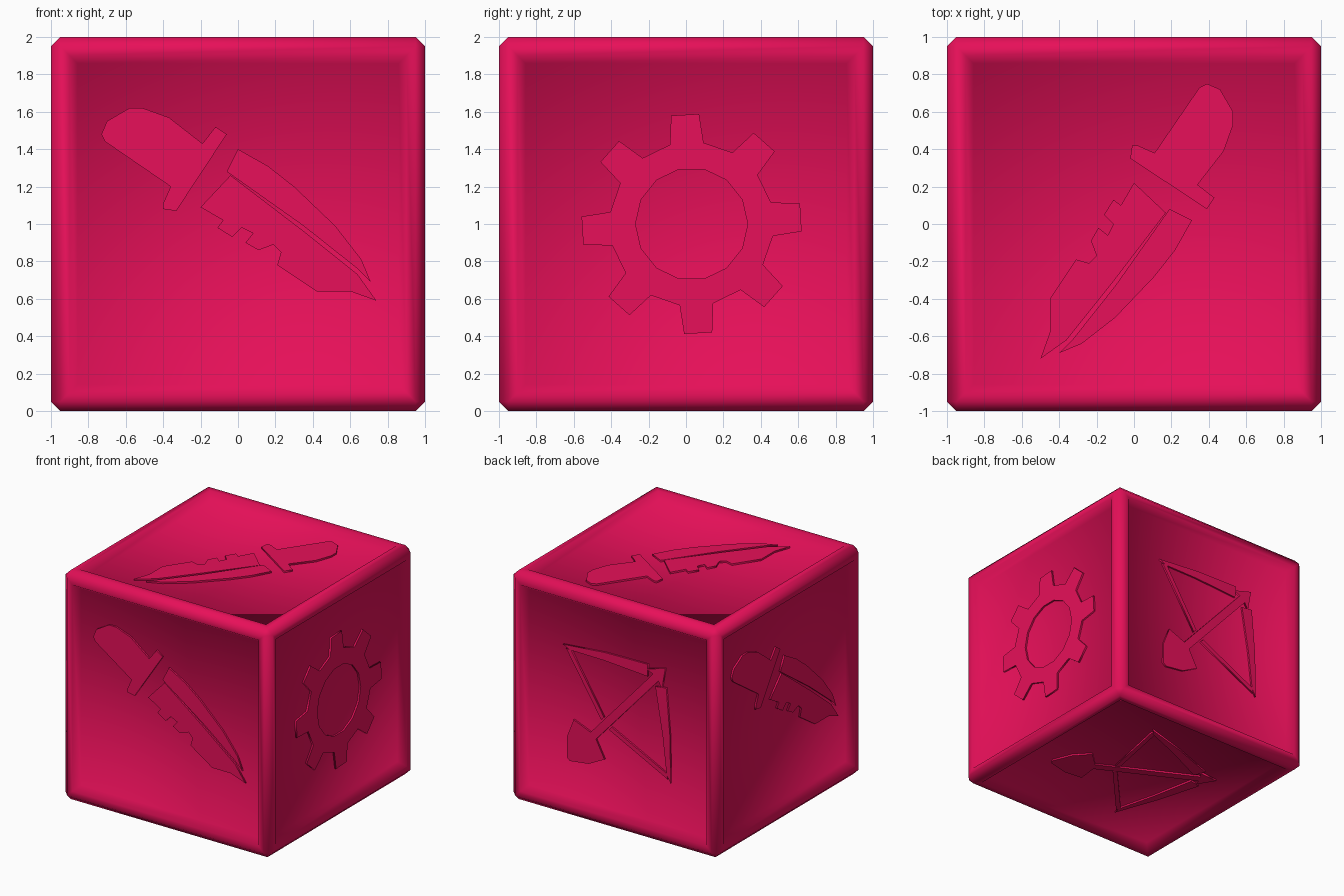
import bpy, bmesh
from math import sin, cos, pi, radians
from mathutils import Matrix, Vector

if "Cube" in bpy.data.objects:
    bpy.data.objects.remove(bpy.data.objects["Cube"])

RECESS = 0.06   # panel depth below the rim
RELIEF = 0.015  # height of the raised symbols

mat = bpy.data.materials.new("crimson")
mat.diffuse_color = (0.80, 0.005, 0.10, 1)
mat.use_nodes = True
mat.node_tree.nodes["Principled BSDF"].inputs["Base Color"].default_value = mat.diffuse_color

# Cube body: chamfered edges, raised rim and sunken panel on every side
bm = bmesh.new()
bmesh.ops.create_cube(bm, size=2)
bmesh.ops.bevel(bm, geom=bm.edges[:], offset=0.05, segments=1, affect='EDGES')
sides = [f for f in bm.faces if f.calc_area() > 2]
bmesh.ops.inset_individual(bm, faces=sides, thickness=0.07)
bmesh.ops.inset_individual(bm, faces=sides, thickness=0.06, depth=-RECESS)
bmesh.ops.translate(bm, verts=bm.verts[:], vec=(0, 0, 1))
for f in bm.faces:
    f.smooth = True
me = bpy.data.meshes.new("cube_body")
bm.to_mesh(me)
bm.free()
me.materials.append(mat)
bpy.context.collection.objects.link(bpy.data.objects.new("cube_body", me))


def frame(right, up):
    """Matrix placing a flat drawing on the panel of one side."""
    r, u = Vector(right), Vector(up)
    n = r.cross(u)
    m = Matrix((r, u, n)).transposed().to_4x4()
    m.translation = Vector((0, 0, 1)) + n * (1 - RECESS)
    return m


FRONT = frame((1, 0, 0), (0, 0, 1))
RIGHT = frame((0, 1, 0), (0, 0, 1))
BACK = frame((-1, 0, 0), (0, 0, 1))
LEFT = frame((0, -1, 0), (0, 0, 1))
TOP = frame((1, 0, 0), (0, 1, 0))
BOTTOM = frame((-1, 0, 0), (0, 1, 0))


def relief(name, loops, m):
    """Filled outline (further loops are holes) with a small thickness."""
    cu = bpy.data.curves.new(name, 'CURVE')
    cu.dimensions = '2D'
    cu.fill_mode = 'BOTH'
    cu.extrude = RELIEF
    for pts in loops:
        sp = cu.splines.new('POLY')
        sp.points.add(len(pts) - 1)
        for p, (x, y) in zip(sp.points, pts):
            p.co = (x, y, 0, 1)
        sp.use_cyclic_u = True
    cu.materials.append(mat)
    ob = bpy.data.objects.new(name, cu)
    bpy.context.collection.objects.link(ob)
    ob.matrix_world = m
    bpy.ops.object.select_all(action='DESELECT')
    ob.select_set(True)
    bpy.context.view_layer.objects.active = ob
    bpy.ops.object.convert(target='MESH')


# Knife symbol: handle with guard, serrated blade, cutting edge
HANDLE = [(-.02, .35), (.39, .08), (.43, .14), (.34, .21), (.48, .39), (.53, .53),
          (.53, .60), (.46, .72), (.39, .75), (.35, .73), (.11, .38), (.02, .42), (-.01, .42)]
BLADE = [(0, .22), (.17, .06), (-.12, -.32), (-.36, -.62), (-.50, -.72), (-.45, -.58),
         (-.45, -.40), (-.31, -.19), (-.24, -.21), (-.20, -.17), (-.23, -.09),
         (-.19, -.02), (-.14, -.06), (-.11, 0), (-.16, .05), (-.11, .13), (-.07, .10)]
EDGE = [(.19, .08), (.31, .02), (.22, -.14), (.11, -.28), (-.10, -.50),
        (-.28, -.64), (-.40, -.69), (-.33, -.62), (-.10, -.33)]


def knife(side, m):
    for part, pts in (("handle", HANDLE), ("blade", BLADE), ("edge", EDGE)):
        relief(f"{side}_knife_{part}", [pts], m)


turned = Matrix.Translation((.02, .09, 0)) @ Matrix.Rotation(pi / 2, 4, 'Z')
knife("top", TOP)
knife("front", FRONT @ turned)
knife("left", LEFT @ turned)

# Gear symbol: eight teeth around a round hole
teeth = []
for i in range(8):
    c, s = cos(i * pi / 4 + .06), sin(i * pi / 4 + .06)
    for a, b in ((.43, -.09), (.585, -.075), (.585, .075), (.43, .09)):
        teeth.append((.03 + a * c - b * s, a * s + b * c))
hole = [(.03 + .3 * cos(i * pi / 7), .3 * sin(i * pi / 7)) for i in range(14)]
relief("gear", [teeth, hole], RIGHT)


# Bow and arrow symbol, arrow along local +x
def bow(side, m):
    relief(f"{side}_arrow", [[(.70, 0), (.54, .10), (.56, .035), (-.34, .035), (-.40, .20),
                              (-.56, .14), (-.70, .02), (-.70, -.02), (-.56, -.14),
                              (-.40, -.20), (-.34, -.035), (.56, -.035), (.54, -.10)]], m)
    for k, s in (("upper", 1), ("lower", -1)):
        relief(f"{side}_bow_limb_{k}", [[(.50, .05 * s), (.58, .12 * s), (.30, .42 * s),
                                         (.00, .70 * s), (.02, .63 * s), (.24, .38 * s)]], m)
        relief(f"{side}_bow_string_{k}", [[(.00, .66 * s), (-.17, .05 * s),
                                           (-.13, .05 * s), (.03, .62 * s)]], m)


bow("back", BACK @ Matrix.Rotation(radians(48), 4, 'Z'))
bow("bottom", BOTTOM @ Matrix.Rotation(radians(27), 4, 'Z'))
